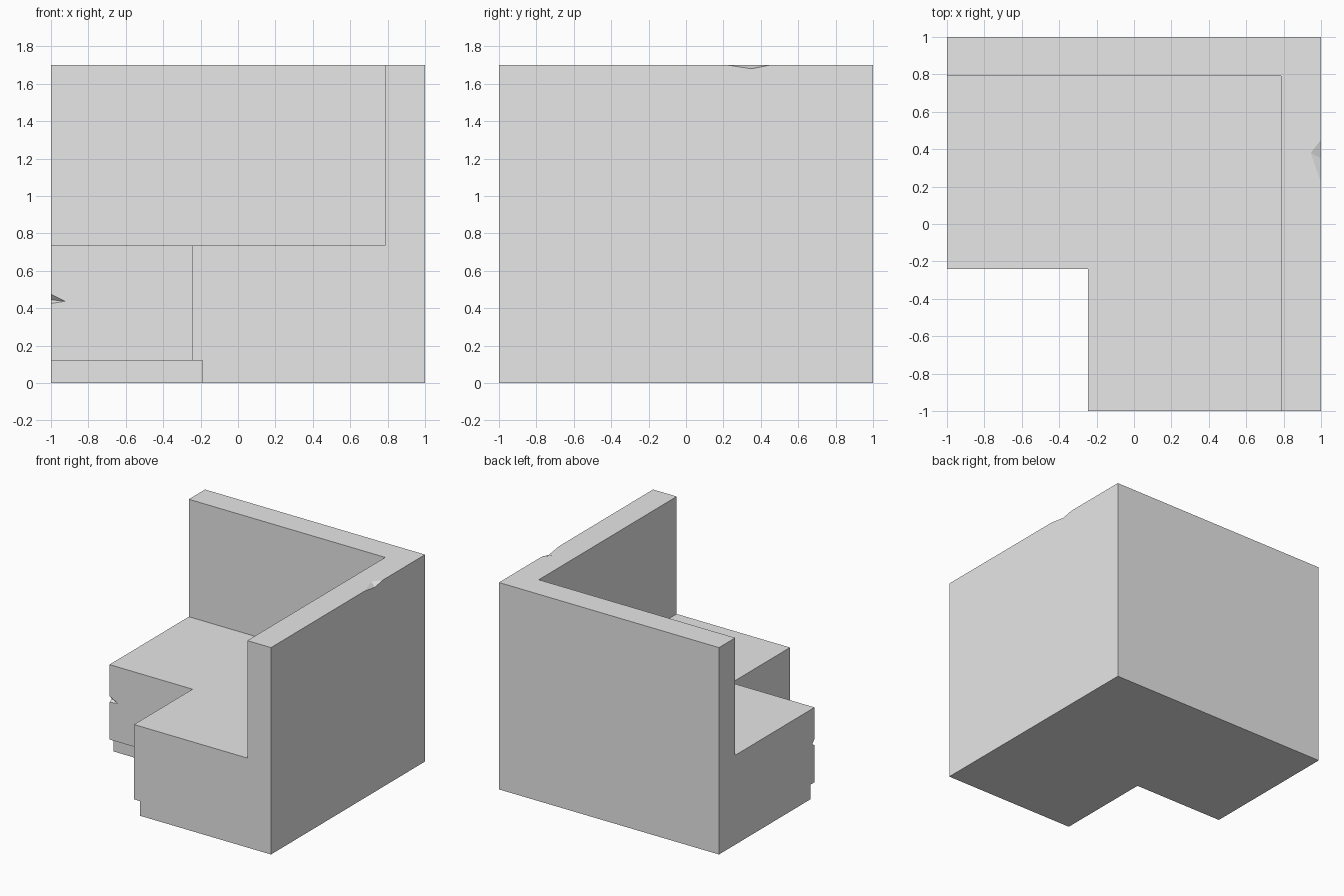
import bpy
import bmesh
from mathutils import Vector

if "Cube" in bpy.data.objects:
    bpy.data.objects.remove(bpy.data.objects["Cube"], do_unlink=True)

# Single plain grey
grey = bpy.data.materials.new("plain_grey")
grey.use_nodes = True
colour = (0.8, 0.8, 0.8, 1)
grey.diffuse_color = colour
grey.node_tree.nodes["Principled BSDF"].inputs["Base Color"].default_value = colour


def add_object(name, bm):
    bmesh.ops.recalc_face_normals(bm, faces=bm.faces)
    mesh = bpy.data.meshes.new(name)
    bm.to_mesh(mesh)
    bm.free()
    mesh.materials.append(grey)
    obj = bpy.data.objects.new(name, mesh)
    bpy.context.collection.objects.link(obj)
    return obj


# Cross-section of the bench: (distance across, height)
PLINTH, SEAT, BACK = -0.19, -0.245, 0.785
PLINTH_TOP, SEAT_TOP, TOP = 0.12, 0.735, 1.7
profile = [(1, 0), (PLINTH, 0), (PLINTH, PLINTH_TOP), (SEAT, PLINTH_TOP),
           (SEAT, SEAT_TOP), (BACK, SEAT_TOP), (BACK, TOP), (1, TOP)]

# Sweep the section around the mitred corner
bm = bmesh.new()
rings = [[], [], []]
for d, z in profile:
    y = min(d + 0.005, 1)
    for ring, point in zip(rings, ((-1, y, z), (d, y, z), (d, -1, z))):
        ring.append(bm.verts.new(point))
for a, b in zip(rings, rings[1:]):
    for i in range(len(profile)):
        j = (i + 1) % len(profile)
        bm.faces.new((a[i], a[j], b[j], b[i]))
bm.faces.new(rings[0])
bm.faces.new(rings[-1])
bench = add_object("corner_bench", bm)


def chip(name, edge_a, edge_b, valley_a, valley_b):
    """Cut a wedge between two points on an edge and a valley line."""
    middle = (Vector(valley_a) + Vector(valley_b)) / 2
    bm = bmesh.new()
    for p in (edge_a, edge_b, valley_a, valley_b):
        # grow outward from the valley so the cutter clears the surface
        bm.verts.new(middle + (Vector(p) - middle) * 2)
    bmesh.ops.convex_hull(bm, input=bm.verts)
    cutter = add_object(name, bm)
    cutter.hide_render = True
    mod = bench.modifiers.new(name, "BOOLEAN")
    mod.operation = "DIFFERENCE"
    mod.solver = "EXACT"
    mod.object = cutter
    bpy.context.view_layer.objects.active = bench
    bpy.ops.object.modifier_apply(modifier=name)
    bpy.data.objects.remove(cutter, do_unlink=True)


# Chipped edges: outer top of the back, and the front corner of the seat
chip("back_chip", (1, 0.45, TOP), (1, 0.22, TOP), (1, 0.35, 1.68), (0.945, 0.38, TOP))
chip("seat_chip", (-1, -0.24, 0.475), (-1, -0.24, 0.425),
     (-1, -0.21, 0.445), (-0.925, -0.24, 0.437))
